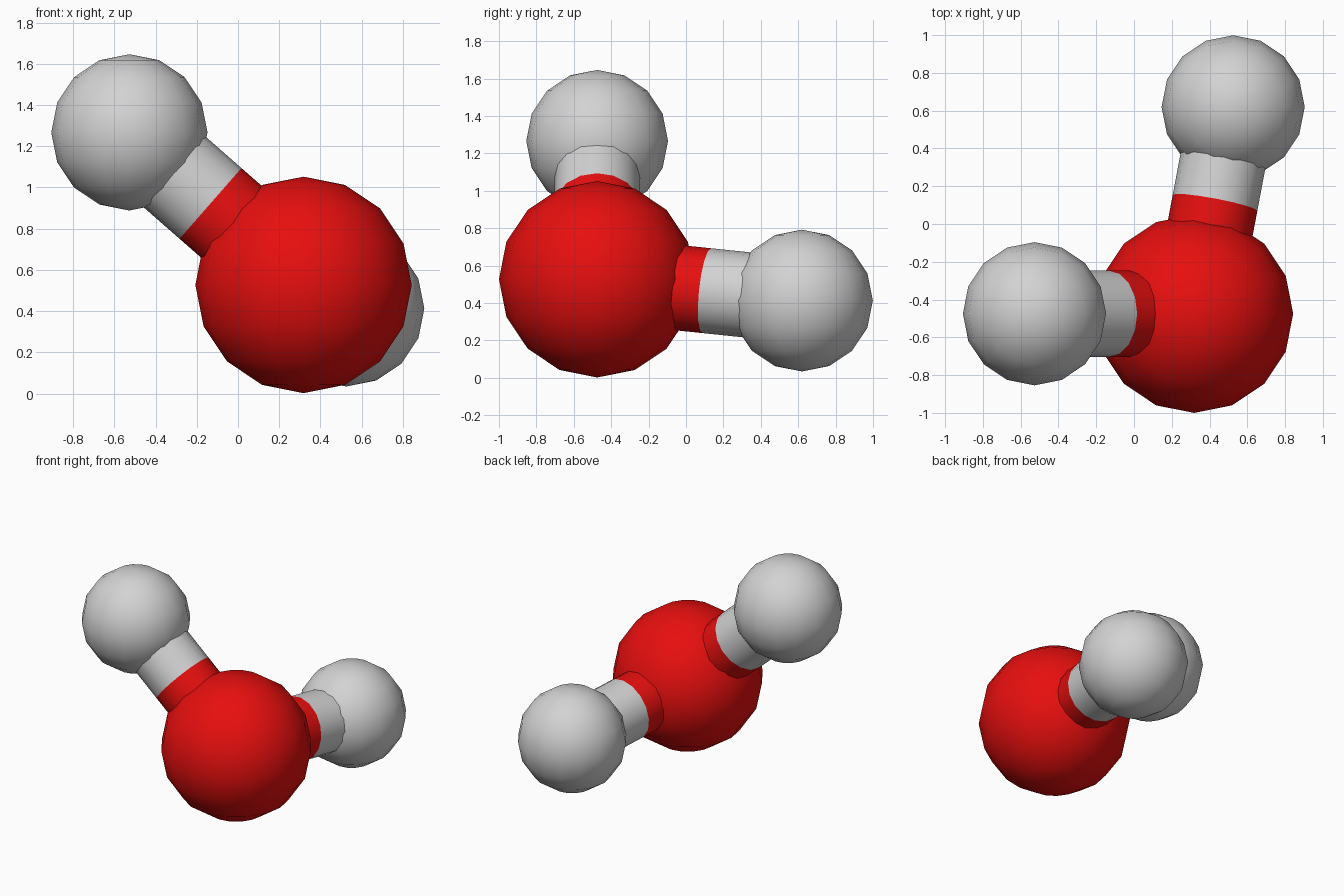
import bpy, bmesh, math
from mathutils import Vector

if "Cube" in bpy.data.objects:
    bpy.data.objects.remove(bpy.data.objects["Cube"])


def material(name, rgb):
    m = bpy.data.materials.new(name)
    m.diffuse_color = (*rgb, 1.0)
    m.use_nodes = True
    m.node_tree.nodes["Principled BSDF"].inputs["Base Color"].default_value = m.diffuse_color
    return m


RED = material("red", (0.88, 0.005, 0.005))
GREY = material("light_grey", (0.65, 0.65, 0.65))

OXYGEN = Vector((0.318, -0.475, 0.527))
HYDROGENS = {"left": Vector((-0.527, -0.475, 1.267)),
             "back": Vector((0.525, 0.62, 0.413))}
SIDES = 16
BOND_RADIUS = 0.228
SPLIT = 0.60          # distance from the oxygen centre where the colour changes


def finish(name, bm, mats):
    for f in bm.faces:
        f.smooth = True
    mesh = bpy.data.meshes.new(name)
    bm.to_mesh(mesh)
    bm.free()
    for m in mats:
        mesh.materials.append(m)
    ob = bpy.data.objects.new(name, mesh)
    bpy.context.collection.objects.link(ob)
    return ob


def atom(name, centre, radius, mat):
    bm = bmesh.new()
    bmesh.ops.create_uvsphere(bm, u_segments=SIDES, v_segments=SIDES // 2, radius=radius)
    finish(name, bm, [mat]).location = centre


# Two-colour open tube between atom centres, ends hidden inside the spheres
def bond(name, start, end):
    axis = end - start
    bm = bmesh.new()
    rings = []
    for z in (0.25, SPLIT, axis.length - 0.1):
        rings.append([bm.verts.new((BOND_RADIUS * math.cos(2 * math.pi * i / SIDES),
                                    BOND_RADIUS * math.sin(2 * math.pi * i / SIDES), z))
                      for i in range(SIDES)])
    for k in range(2):
        for i in range(SIDES):
            j = (i + 1) % SIDES
            f = bm.faces.new((rings[k][i], rings[k][j], rings[k + 1][j], rings[k + 1][i]))
            f.material_index = k
    ob = finish(name, bm, [RED, GREY])
    ob.location = start
    ob.rotation_euler = axis.to_track_quat('Z', 'Y').to_euler()


# Atoms
atom("oxygen_atom", OXYGEN, 0.525, RED)
for side, pos in HYDROGENS.items():
    atom("hydrogen_atom_" + side, pos, 0.379, GREY)
    bond("bond_" + side, OXYGEN, pos)
